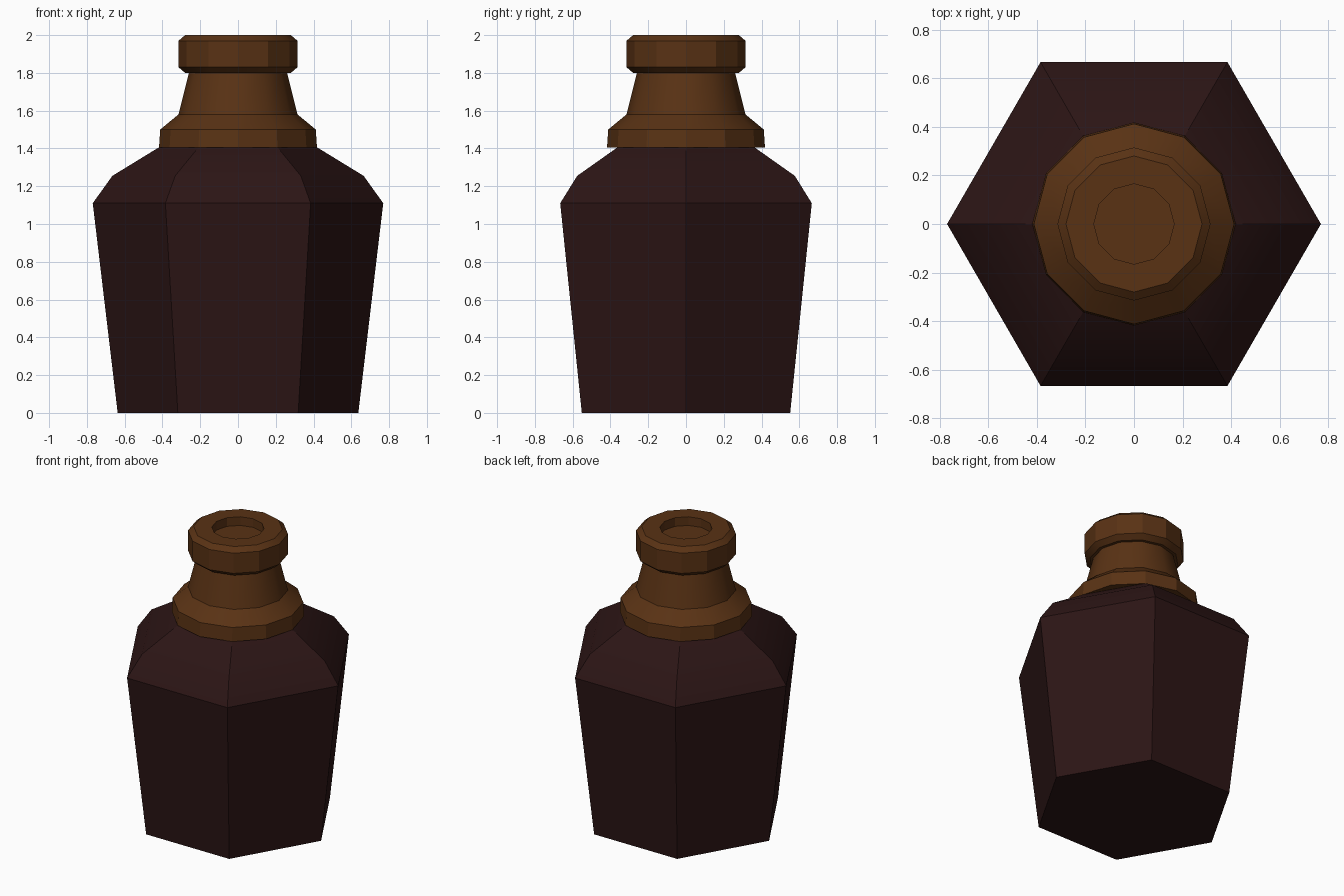
import bpy, bmesh, math

if "Cube" in bpy.data.objects:
    bpy.data.objects.remove(bpy.data.objects["Cube"])


def material(name, color):
    mat = bpy.data.materials.new(name)
    mat.diffuse_color = (*color, 1)
    mat.use_nodes = True
    mat.node_tree.nodes["Principled BSDF"].inputs["Base Color"].default_value = mat.diffuse_color
    return mat


def lathe(name, sides, profile, mat):
    """Stack rings of (radius, z), skin them and cap both ends."""
    bm = bmesh.new()
    rings = []
    for r, z in profile:
        rings.append([bm.verts.new((r * math.cos(math.tau * i / sides),
                                    r * math.sin(math.tau * i / sides), z))
                      for i in range(sides)])
    for low, high in zip(rings, rings[1:]):
        for i in range(sides):
            j = (i + 1) % sides
            bm.faces.new((low[i], low[j], high[j], high[i]))
    bm.faces.new(rings[0][::-1])
    bm.faces.new(rings[-1])
    mesh = bpy.data.meshes.new(name)
    bm.to_mesh(mesh)
    bm.free()
    mesh.materials.append(mat)
    obj = bpy.data.objects.new(name, mesh)
    bpy.context.collection.objects.link(obj)
    bpy.ops.object.select_all(action='DESELECT')
    obj.select_set(True)
    bpy.context.view_layer.objects.active = obj
    bpy.ops.object.shade_smooth_by_angle(angle=math.radians(29.5))
    return obj


glass = material("dark_glass", (0.025, 0.0075, 0.0075))
wood = material("brown_wood", (0.1, 0.032, 0.007))

# Six-sided tapering body with sloped shoulders
lathe("bottle_body", 6,
      [(0.637, 0), (0.769, 1.11), (0.665, 1.255), (0.42, 1.405)], glass)

# Twelve-sided collar, neck and recessed lip
lathe("bottle_neck", 12,
      [(0.418, 1.405), (0.412, 1.5), (0.315, 1.58), (0.26, 1.80),
       (0.28, 1.80), (0.315, 1.83), (0.315, 1.97), (0.28, 2.0),
       (0.165, 2.0), (0.165, 1.94)], wood)
